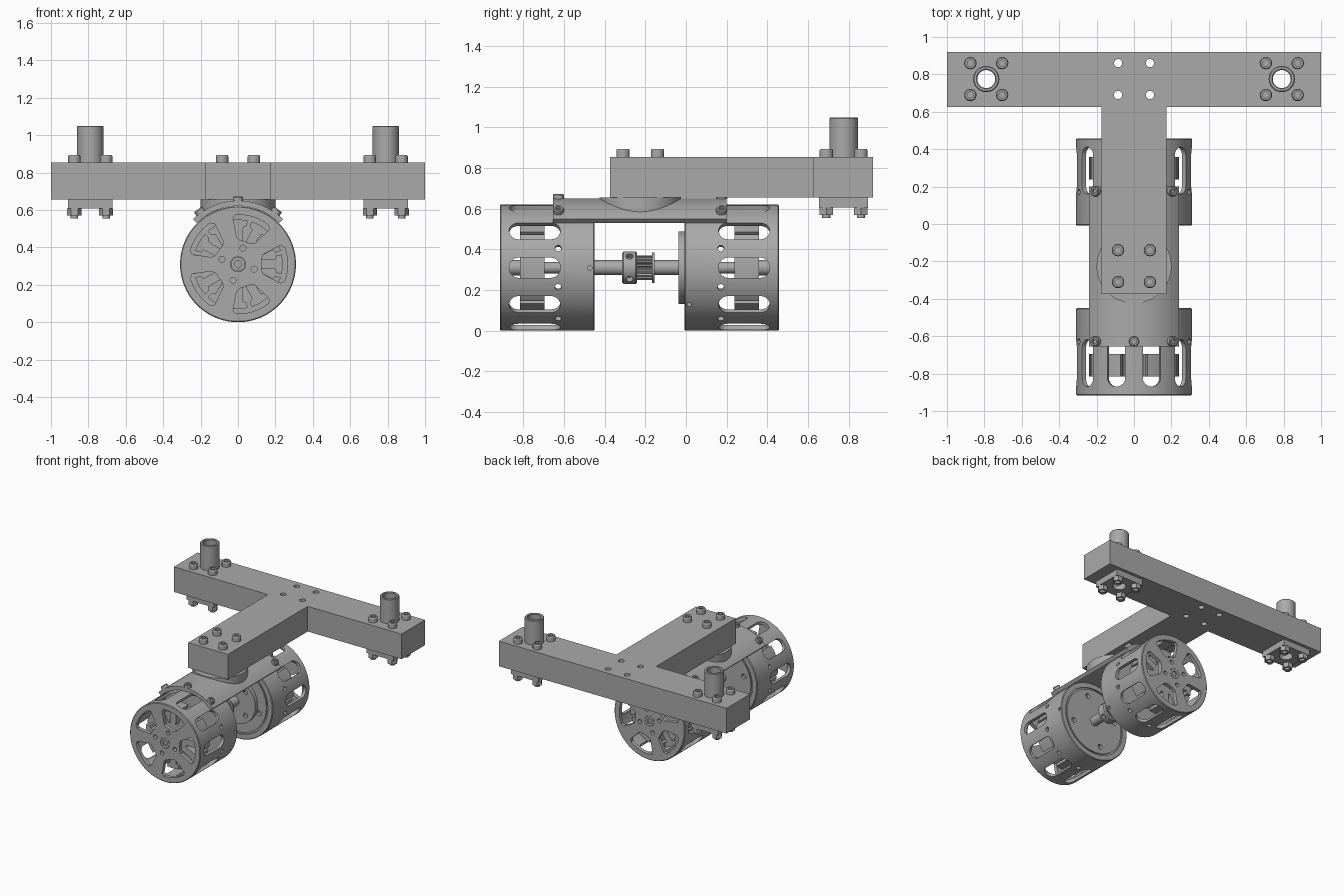
import bpy, bmesh
from math import pi, sin, cos, radians
from mathutils import Matrix, Vector

cube = bpy.data.objects.get("Cube")
if cube:
    bpy.data.objects.remove(cube)

grey = bpy.data.materials.new("machined_grey")
grey.use_nodes = True
grey.diffuse_color = (0.4, 0.4, 0.4, 1)
grey.node_tree.nodes["Principled BSDF"].inputs["Base Color"].default_value = (0.4, 0.4, 0.4, 1)

T = Matrix.Translation
R = Matrix.Rotation


def polar(r, a):
    return (r * cos(a), r * sin(a))


def circle(r, n=24, cx=0, cy=0):
    return [(cx + r * cos(2 * pi * i / n), cy + r * sin(2 * pi * i / n)) for i in range(n)]


def prism(bm, pts, z0, z1, mat=Matrix()):
    """Extrude an outline from z0 to z1."""
    low = [bm.verts.new(mat @ Vector((x, y, z0))) for x, y in pts]
    top = [bm.verts.new(mat @ Vector((x, y, z1))) for x, y in pts]
    bm.faces.new(low[::-1])
    bm.faces.new(top)
    for i in range(len(pts)):
        j = (i + 1) % len(pts)
        bm.faces.new((low[i], low[j], top[j], top[i]))


def lathe(bm, profile, mat=Matrix(), n=64):
    """Spin a closed (radius, z) profile around z."""
    rings = []
    for r, z in profile:
        if r == 0:
            rings.append([bm.verts.new(mat @ Vector((0, 0, z)))] * n)
        else:
            rings.append([bm.verts.new(mat @ Vector((x, y, z))) for x, y in circle(r, n)])
    for a, b in zip(rings, rings[1:] + rings[:1]):
        for i in range(n):
            j = (i + 1) % n
            quad = list(dict.fromkeys((a[i], a[j], b[j], b[i])))
            if len(quad) > 2:
                bm.faces.new(quad)


def finish(bm, name, cutter=None):
    bmesh.ops.recalc_face_normals(bm, faces=bm.faces)
    mesh = bpy.data.meshes.new(name)
    bm.to_mesh(mesh)
    bm.free()
    mesh.materials.append(grey)
    ob = bpy.data.objects.new(name, mesh)
    bpy.context.collection.objects.link(ob)
    bpy.ops.object.select_all(action="DESELECT")
    bpy.context.view_layer.objects.active = ob
    ob.select_set(True)
    if cutter:
        tool = finish(cutter, name + "_cutter")
        bpy.ops.object.select_all(action="DESELECT")
        bpy.context.view_layer.objects.active = ob
        ob.select_set(True)
        cut = ob.modifiers.new("cut", "BOOLEAN")
        cut.operation, cut.solver, cut.object = "DIFFERENCE", "EXACT", tool
        bpy.ops.object.modifier_apply(modifier="cut")
        bpy.data.objects.remove(tool)
    bpy.ops.object.shade_smooth_by_angle(angle=radians(30))
    return ob


def cap_screw(bm, mat, r=0.033, h=0.04):
    """Socket head with a rounded rim."""
    lathe(bm, [(0, 0), (r, 0), (r, h * .8), (r * .85, h), (r * .5, h), (r * .5, h * .5), (0, h * .5)], mat, 24)


TOP, BOTTOM, AXLE = 0.855, 0.655, 0.31
four = [(sx * 0.085, sy * 0.085) for sx in (-1, 1) for sy in (-1, 1)]
posts = [(-0.79, 0.775), (0.79, 0.775)]

# T-shaped beam with open bolt holes and post bores
beam, holes = bmesh.new(), bmesh.new()
prism(beam, [(-1, .625), (-.175, .625), (-.175, -.375), (.175, -.375), (.175, .625),
             (1, .625), (1, .92), (-1, .92)], BOTTOM, TOP)
for x, y in four:
    prism(holes, circle(0.022, 24, x, y + 0.775), 0.5, 1)
for x, y in posts:
    prism(holes, circle(0.048, 32, x, y), 0.5, 1)
finish(beam, "t_beam", holes)

# Hollow posts, clamp plates, bolts and nuts
for side, (px, py) in zip(("right", "left"), posts):
    tube = bmesh.new()
    lathe(tube, [(.048, TOP), (.07, TOP), (.07, 1.045), (.065, 1.05), (.053, 1.05), (.048, 1.045)],
          T((px, py, 0)), 40)
    finish(tube, side + "_post")
    plate, bore = bmesh.new(), bmesh.new()
    prism(plate, [(px + sx * .12, py + sy * .12) for sx, sy in ((-1, -1), (1, -1), (1, 1), (-1, 1))],
          0.607, BOTTOM)
    prism(bore, circle(0.048, 32, px, py), 0.5, 0.8)
    finish(plate, side + "_clamp_plate", bore)
    bolts = bmesh.new()
    for x, y in four:
        spot = T((px + x, py + y, 0))
        cap_screw(bolts, spot @ T((0, 0, TOP)))
        prism(bolts, circle(0.038, 6), 0.57, 0.607, spot)
        prism(bolts, circle(0.02, 20), 0.555, 0.571, spot)
    finish(bolts, side + "_post_bolts")

# Bolts at the arm end
bolts = bmesh.new()
for x, y in four:
    cap_screw(bolts, T((x, y - 0.225, TOP)))
finish(bolts, "arm_bolts")

# Round swivel pad, hollowed to sit on the curved saddle
along_y = T((0, 0, AXLE)) @ R(-pi / 2, 4, "X")
pad, hollow = bmesh.new(), bmesh.new()
prism(pad, circle(0.2, 64, 0, -0.225), 0.5, BOTTOM)
prism(hollow, circle(0.325, 96), -1, 1, along_y)
finish(pad, "swivel_pad", hollow)

# Curved saddle joining both drums
saddle = bmesh.new()
arc = [radians(-135 + 90 * i / 32) for i in range(33)]
prism(saddle, [polar(0.34, a) for a in arc] + [polar(0.311, a) for a in reversed(arc)], -0.655, 0.2, along_y)
finish(saddle, "saddle")
screws = bmesh.new()
for y in (-0.628, 0.175):
    for tilt in (-36, 0, 36):
        cap_screw(screws, T((0, y, AXLE)) @ R(radians(tilt), 4, "Y") @ T((0, 0, 0.338)), 0.027, 0.025)
finish(screws, "saddle_screws")


def drum(name, mat, clock, mark):
    """Slotted motor drum; local z runs inward from the outer end face."""
    shell, cuts = bmesh.new(), bmesh.new()
    lathe(shell, [(.04, 0), (.305, 0), (.31, .005), (.31, .461), (.305, .466), (.268, .466), (.268, .456),
                  (.255, .456), (.255, .466), (0, .466), (0, .33), (.285, .33), (.285, .03), (.04, .03)], mat, 96)
    # Side slots and the ring of screw holes
    half = [pi * i / 10 for i in range(11)]
    slot = [(.172 + .08 * s + s * .046 * sin(a), s * .05 * cos(a)) for s in (1, -1) for a in half]
    for k in range(10):
        spin = mat @ R(2 * pi * k / 10, 4, "Z")
        prism(cuts, [(-u, v) for u, v in slot], 0.26, 0.35, spin @ R(pi / 2, 4, "Y"))
        hole = mat @ R(2 * pi * (k + .5) / 10, 4, "Z") @ T((0, 0, .287)) @ R(pi / 2, 4, "Y")
        prism(cuts, circle(0.016, 16), 0.26, 0.35, hole)
    prism(cuts, circle(0.012, 16), 0.28, 0.35, mat @ R(mark, 4, "Z") @ T((0, 0, .443)) @ R(pi / 2, 4, "Y"))
    # Five fan-shaped windows with softened corners
    fan = [polar(.265, radians(a)) for a in range(-20, 21, 4)]
    fan += [polar(.25, radians(24)), polar(.145, radians(21)), polar(.13, radians(14)),
            polar(.13, radians(-14)), polar(.145, radians(-21)), polar(.25, radians(-24))]
    for k in range(5):
        prism(cuts, fan, -0.02, 0.04, mat @ R(2 * pi * k / 5, 4, "Z"))
    # Screw holes in both end faces
    for k in range(4):
        a = clock + pi / 2 * k
        prism(cuts, circle(0.016, 16, *polar(0.09, a)), -0.02, 0.04, mat)
        prism(cuts, circle(0.02, 16, *polar(0.2, a)), 0.44, 0.48, mat)
    finish(shell, name + "_drum", cuts)

    # Wound core with T-shaped teeth
    core, teeth = bmesh.new(), 12
    outline = []
    for k in range(teeth):
        for r, a in ((.12, -.2), (.2, -.13), (.21, -.22), (.24, -.22), (.24, 0), (.24, .22), (.21, .22),
                     (.2, .13), (.12, .2)):
            outline.append(polar(r, a + 2 * pi * k / teeth))
    prism(core, outline, 0.1, 0.22, mat)
    finish(core, name + "_motor_core")
    stub = bmesh.new()
    lathe(stub, [(0, .01), (.02, .01), (.02, 0), (.038, 0), (.038, .1), (.028, .11), (.028, .34), (0, .34)], mat, 32)
    finish(stub, name + "_motor_shaft")


drum("front", T((0, -0.916, AXLE)) @ R(-pi / 2, 4, "X"), radians(17), 0)
drum("rear", T((0, 0.458, AXLE)) @ R(pi / 2, 4, "X"), radians(-17), radians(-36))

# Raised boss on the rear drum
boss, cuts = bmesh.new(), bmesh.new()
prism(boss, circle(0.178, 64), -0.038, -0.005, along_y)
for k in range(4):
    prism(cuts, circle(0.018, 16, *polar(0.13, pi / 4 + pi / 2 * k)), -0.06, -0.02, along_y)
finish(boss, "rear_boss", cuts)

# Axle and toothed belt pulley
axle = bmesh.new()
prism(axle, circle(0.037, 32), -0.455, -0.03, along_y)
finish(axle, "axle")
collar, cuts = bmesh.new(), bmesh.new()
lathe(collar, [(0, -.315), (.072, -.315), (.08, -.307), (.08, -.248), (.072, -.24), (0, -.24)], along_y, 40)
for k in range(4):
    prism(cuts, circle(0.018, 16), 0.05, 0.1,
          along_y @ R(pi / 4 + pi / 2 * k, 4, "Z") @ T((0, 0, -.278)) @ R(pi / 2, 4, "Y"))
finish(collar, "pulley_collar", cuts)
gear, count = bmesh.new(), 20
prism(gear, [polar(r, 2 * pi * (k + f) / count) for k in range(count)
             for r, f in ((.05, 0), (.06, .15), (.06, .6), (.05, .75))], -0.241, -0.165, along_y)
finish(gear, "pulley_teeth")
flange = bmesh.new()
prism(flange, circle(0.075, 40), -0.168, -0.156, along_y)
finish(flange, "pulley_flange")
